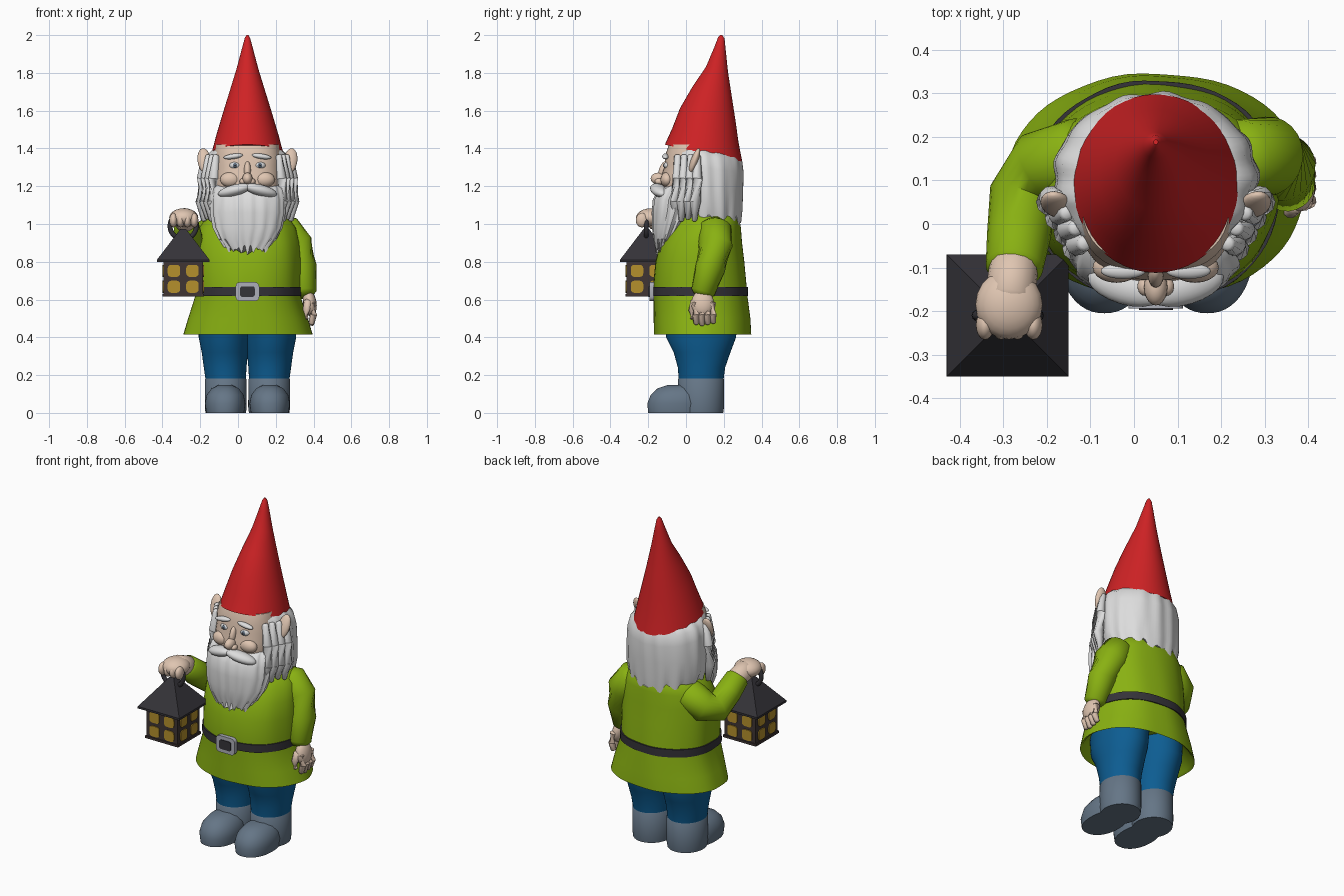
import bpy, bmesh, math
from mathutils import Vector, Euler

if "Cube" in bpy.data.objects:
    bpy.data.objects.remove(bpy.data.objects["Cube"], do_unlink=True)

CX = 0.05  # middle of the figure; the lantern hangs out to its right


def material(name, r, g, b):
    m = bpy.data.materials.new(name)
    m.use_nodes = True
    m.diffuse_color = (r, g, b, 1)
    node = m.node_tree.nodes["Principled BSDF"]
    node.inputs["Base Color"].default_value = (r, g, b, 1)
    node.inputs["Roughness"].default_value = 0.7
    return m


RED = material("hat red", 0.62, 0.016, 0.018)
GREEN = material("tunic green", 0.25, 0.44, 0.006)
BLUE = material("trouser blue", 0.004, 0.11, 0.29)
BOOT = material("boot grey", 0.13, 0.18, 0.24)
SKIN = material("skin", 0.74, 0.56, 0.44)
WHITE = material("hair white", 0.72, 0.72, 0.72)
DARK = material("charcoal", 0.035, 0.033, 0.04)
BROWN = material("lantern brown", 0.05, 0.036, 0.034)
YELLOW = material("window yellow", 0.46, 0.28, 0.025)
SILVER = material("buckle grey", 0.42, 0.43, 0.48)


def finish(name, bm, mat, angle=45):
    bmesh.ops.recalc_face_normals(bm, faces=bm.faces)
    me = bpy.data.meshes.new(name)
    bm.to_mesh(me)
    bm.free()
    me.materials.append(mat)
    me.shade_smooth()
    me.set_sharp_from_angle(angle=math.radians(angle))
    ob = bpy.data.objects.new(name, me)
    bpy.context.collection.objects.link(ob)
    return ob


def skin_rings(name, mat, rings, angle=45):
    """Join closed rings of points and cap both ends."""
    bm = bmesh.new()
    loops = [[bm.verts.new(p) for p in ring] for ring in rings]
    n = len(loops[0])
    for a, b in zip(loops, loops[1:]):
        for i in range(n):
            j = (i + 1) % n
            bm.faces.new((a[i], a[j], b[j], b[i]))
    bm.faces.new(loops[0])
    bm.faces.new(loops[-1])
    return finish(name, bm, mat, angle)


def loft(name, mat, rings, sides=48, power=2.0, tilt=0, ripple=0, waves=9, jag=0, angle=45):
    """Rings are (x, y, z, half width, half depth), lowest first."""
    out = []
    for k, (cx, cy, z, rx, ry) in enumerate(rings):
        ring = []
        for i in range(sides):
            t = math.tau * i / sides
            c, s = math.cos(t), math.sin(t)
            f = (abs(c) ** power + abs(s) ** power) ** (-1 / power)
            f *= 1 + ripple * (math.cos(waves * t) + 0.6 * math.sin((waves + 4) * t + k * 0.5))
            drop = jag * (math.sin(waves * t) + math.cos((waves + 5) * t)) if k == 0 else 0
            ring.append((cx + rx * c * f, cy + ry * s * f, z + tilt * ry * s + drop))
        out.append(ring)
    return skin_rings(name, mat, out, angle)


def tube(name, mat, pts, sides=16):
    """Rounded limb through (x, y, z, radius) points."""
    ps = [Vector(p[:3]) for p in pts]
    rs = [p[3] for p in pts]
    first, last = (ps[1] - ps[0]).normalized(), (ps[-1] - ps[-2]).normalized()
    ps = [ps[0] - first * rs[0] * 0.4] + ps + [ps[-1] + last * rs[-1] * 0.4]
    rs = [rs[0] * 0.6] + rs + [rs[-1] * 0.6]
    out = []
    for k, (p, r) in enumerate(zip(ps, rs)):
        d = ps[min(k + 1, len(ps) - 1)] - ps[max(k - 1, 0)]
        q = d.to_track_quat("Z", "Y")
        out.append([p + q @ Vector((r * math.cos(math.tau * i / sides),
                                    r * math.sin(math.tau * i / sides), 0))
                    for i in range(sides)])
    return skin_rings(name, mat, out, 60)


def ball(name, mat, loc, size, rot=(0, 0, 0)):
    bm = bmesh.new()
    bmesh.ops.create_uvsphere(bm, u_segments=20, v_segments=12, radius=1)
    bmesh.ops.scale(bm, vec=size, verts=bm.verts)
    ob = finish(name, bm, mat, 80)
    ob.location, ob.rotation_euler = loc, Euler(map(math.radians, rot))
    return ob


def box(name, mat, loc, size, bevel=0.0, turn=0):
    bm = bmesh.new()
    bmesh.ops.create_cube(bm, size=1)
    bmesh.ops.scale(bm, vec=size, verts=bm.verts)
    if bevel:  # round the corners seen from the front
        edges = [e for e in bm.edges if abs((e.verts[0].co - e.verts[1].co).y) > 1e-5]
        bmesh.ops.bevel(bm, geom=edges, offset=bevel, segments=3, profile=0.5, affect="EDGES")
    ob = finish(name, bm, mat, 30)
    ob.location, ob.rotation_euler.z = loc, turn
    return ob


# Hat, leaning back to its tip
loft("hat", RED, [(CX, 0.093, 1.375, 0.19, 0.205), (CX, 0.103, 1.47, 0.165, 0.175),
                  (CX, 0.115, 1.58, 0.132, 0.147), (CX, 0.137, 1.7, 0.095, 0.105),
                  (CX, 0.164, 1.82, 0.058, 0.058), (CX, 0.18, 1.93, 0.029, 0.03),
                  (CX, 0.187, 1.985, 0.014, 0.017), (CX, 0.188, 2.0, 0.005, 0.006)], tilt=-0.22)

# Head and hair
loft("face", SKIN, [(CX, 0.06, 1.08, 0.16, 0.17), (CX, 0.06, 1.2, 0.18, 0.192),
                    (CX, 0.06, 1.26, 0.182, 0.188), (CX, 0.06, 1.31, 0.18, 0.172),
                    (CX, 0.06, 1.36, 0.18, 0.172), (CX, 0.06, 1.42, 0.17, 0.15)], power=2.6)
loft("hair", WHITE, [(CX, 0.115, 1.03, 0.215, 0.175), (CX, 0.11, 1.1, 0.235, 0.186),
                     (CX, 0.107, 1.2, 0.235, 0.192), (CX, 0.105, 1.3, 0.23, 0.197),
                     (CX, 0.1, 1.36, 0.215, 0.195), (CX, 0.1, 1.4, 0.17, 0.17)],
     sides=96, tilt=-0.15, ripple=0.014, waves=13, jag=0.018)
loft("beard", WHITE, [(CX, -0.12, 0.865, 0.1, 0.038), (CX, -0.105, 0.92, 0.15, 0.066),
                      (CX, -0.085, 0.98, 0.18, 0.092), (CX, -0.06, 1.06, 0.195, 0.118),
                      (CX, -0.05, 1.13, 0.195, 0.122), (CX, -0.03, 1.19, 0.185, 0.106),
                      (CX, 0.0, 1.22, 0.165, 0.06)],
     sides=96, power=2.3, ripple=0.022, waves=17, jag=0.014)

for side, label in ((-1, "right"), (1, "left")):
    def at(dx):
        return CX + side * dx
    ball(label + "_ear", SKIN, (at(0.228), 0.045, 1.335), (0.036, 0.02, 0.07), (-20, side * 8, 0))
    ball(label + "_eye", WHITE, (at(0.066), -0.096, 1.31), (0.03, 0.022, 0.02))
    ball(label + "_iris", BOOT, (at(0.066), -0.113, 1.31), (0.013, 0.007, 0.013))
    ball(label + "_pupil", DARK, (at(0.066), -0.117, 1.31), (0.006, 0.005, 0.006))
    ball(label + "_eyebrow", WHITE, (at(0.075), -0.108, 1.358), (0.052, 0.018, 0.014), (0, side * 8, 0))
    ball(label + "_cheek", SKIN, (at(0.09), -0.1, 1.235), (0.055, 0.035, 0.04))
    ball(label + "_nostril", SKIN, (at(0.024), -0.143, 1.225), (0.018, 0.022, 0.017))
    ball(label + "_moustache", WHITE, (at(0.07), -0.143, 1.178), (0.092, 0.042, 0.03), (0, side * 14, side * 16))
    # Locks of hair in front of the ears
    for k in range(4):
        y = -0.045 + k * 0.035
        x = 0.165 + k * 0.02
        tube(f"{label}_lock_{k}", WHITE, [(at(x), y, 1.36, 0.018), (at(x + 0.015), y, 1.24, 0.028),
                                          (at(x + 0.02), y - 0.01, 1.12, 0.03),
                                          (at(x + 0.005), y - 0.015, 1.03 - 0.01 * (k % 2), 0.014)], 10)
    # Trousers and boots
    loft(label + "_trouser_leg", BLUE, [(at(0.115), 0.08, 0.17, 0.106, 0.118), (at(0.118), 0.082, 0.24, 0.113, 0.125),
                                        (at(0.12), 0.085, 0.32, 0.122, 0.15), (at(0.122), 0.08, 0.4, 0.136, 0.185),
                                        (at(0.12), 0.08, 0.52, 0.14, 0.195)])
    loft(label + "_boot_shaft", BOOT, [(at(0.115), 0.08, 0.0, 0.107, 0.117), (at(0.115), 0.08, 0.03, 0.111, 0.121),
                                       (at(0.115), 0.08, 0.178, 0.11, 0.122), (at(0.115), 0.08, 0.19, 0.1, 0.112)])
    loft(label + "_boot_toe", BOOT, [(at(0.118), -0.05, 0.0, 0.1, 0.15), (at(0.118), -0.05, 0.05, 0.107, 0.155),
                                     (at(0.118), -0.045, 0.095, 0.098, 0.142), (at(0.118), -0.035, 0.13, 0.072, 0.115),
                                     (at(0.118), -0.02, 0.148, 0.035, 0.075)], power=2.2)
ball("nose", SKIN, (CX, -0.145, 1.24), (0.027, 0.042, 0.032))
ball("nose_bridge", SKIN, (CX, -0.118, 1.285), (0.018, 0.025, 0.05), (-18, 0, 0))

# Tunic with a hollow, slightly wavy hem
loft("tunic", GREEN, [(CX, 0.085, 0.5, 0.27, 0.22), (CX, 0.088, 0.425, 0.325, 0.245),
                      (CX, 0.088, 0.415, 0.342, 0.257), (CX, 0.085, 0.5, 0.317, 0.255),
                      (CX, 0.077, 0.62, 0.278, 0.247), (CX, 0.073, 0.68, 0.278, 0.246),
                      (CX, 0.073, 0.8, 0.28, 0.235), (CX, 0.08, 0.9, 0.272, 0.216),
                      (CX, 0.1, 0.98, 0.255, 0.19), (CX, 0.115, 1.04, 0.215, 0.165),
                      (CX, 0.12, 1.08, 0.14, 0.12)], sides=64, power=2.15, ripple=0.006, waves=7, angle=60)
loft("belt", DARK, [(CX, 0.075, 0.62, 0.284, 0.254), (CX, 0.075, 0.667, 0.284, 0.254)],
     sides=64, power=2.15, ripple=0.006, waves=7)
box("buckle", SILVER, (CX, -0.182, 0.642), (0.125, 0.024, 0.1), 0.022)
box("buckle_centre", DARK, (CX, -0.194, 0.642), (0.078, 0.008, 0.056), 0.012)

# Lowered left arm
tube("left_sleeve", GREEN, [(0.24, 0.15, 0.975, 0.09), (0.305, 0.155, 0.89, 0.092), (0.338, 0.13, 0.77, 0.08),
                            (0.352, 0.09, 0.64, 0.064)], 24)
ball("left_palm", SKIN, (0.38, 0.088, 0.58), (0.036, 0.06, 0.07), (0, -8, 0))
for k in range(4):
    y = 0.05 + k * 0.03
    tube(f"left_finger_{k}", SKIN, [(0.39, y, 0.58, 0.02), (0.4, y + 0.003, 0.52, 0.019),
                                    (0.388, y + 0.004, 0.468 + 0.006 * abs(k - 1), 0.015)], 10)
tube("left_thumb", SKIN, [(0.37, 0.045, 0.59, 0.022), (0.36, 0.032, 0.54, 0.019), (0.36, 0.035, 0.5, 0.014)], 10)

# Raised right arm with a fist
tube("right_sleeve", GREEN, [(-0.12, 0.155, 0.965, 0.09), (-0.205, 0.13, 0.9, 0.09), (-0.255, 0.06, 0.875, 0.08),
                             (-0.265, -0.03, 0.94, 0.073), (-0.275, -0.1, 1.0, 0.066)], 24)
tube("right_wrist", SKIN, [(-0.275, -0.09, 1.0, 0.056), (-0.285, -0.17, 1.03, 0.058)])
ball("right_fist", SKIN, (-0.287, -0.185, 1.033), (0.077, 0.08, 0.05))
for k in range(4):
    ball(f"right_finger_{k}", SKIN, (-0.342 + k * 0.037, -0.232, 1.02), (0.021, 0.034, 0.038))

# Lantern
LX, LY = -0.29, -0.21
box("lantern_body", BROWN, (LX, LY, 0.71), (0.21, 0.21, 0.19))
box("lantern_base", BROWN, (LX, LY, 0.622), (0.222, 0.222, 0.014))
box("lantern_eave", DARK, (LX, LY, 0.804), (0.28, 0.28, 0.012))
corner = math.sqrt(2)
bm = bmesh.new()
bmesh.ops.create_cone(bm, cap_ends=True, segments=4, radius1=0.14 * corner, radius2=0.014 * corner, depth=0.165)
roof = finish("lantern_roof", bm, DARK, 20)
roof.location, roof.rotation_euler.z = (LX, LY, 0.892), math.pi / 4
for face in range(4):
    turn = face * math.pi / 2
    for dx in (-0.049, 0.049):
        for z in (0.668, 0.752):
            spot = Euler((0, 0, turn)).to_matrix() @ Vector((dx, -0.106, 0))
            box("lantern_window", YELLOW, (LX + spot.x, LY + spot.y, z), (0.066, 0.008, 0.064), 0.018, turn)
bpy.ops.mesh.primitive_torus_add(major_radius=0.07, minor_radius=0.013, major_segments=32, minor_segments=10,
                                 location=(LX, LY, 0.99), rotation=(math.pi / 2, 0, 0))
ring = bpy.context.object
ring.name = "lantern_handle"
ring.data.materials.append(DARK)
ring.data.shade_smooth()
